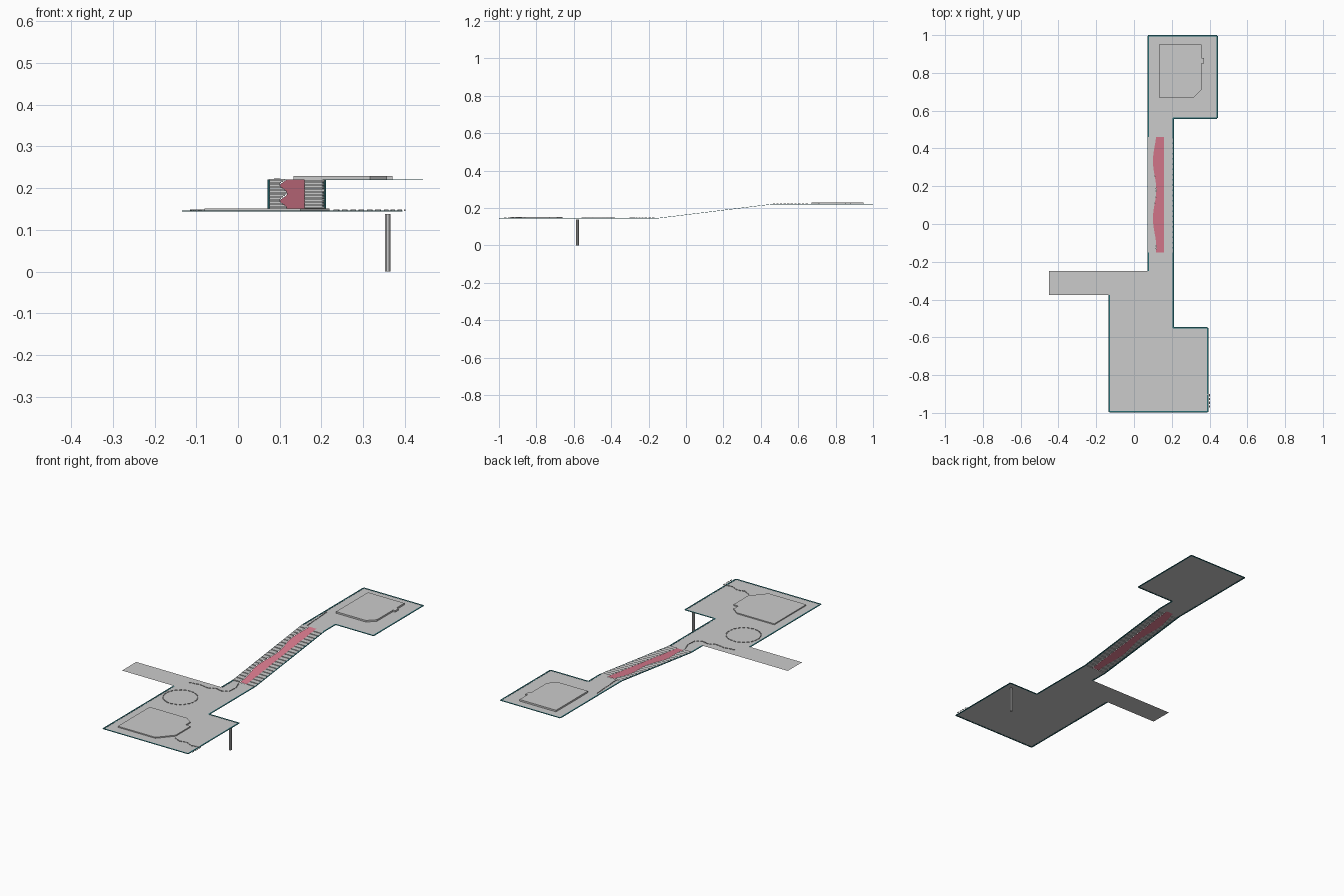
import bpy, math
from mathutils import Vector

if "Cube" in bpy.data.objects:
    bpy.data.objects.remove(bpy.data.objects["Cube"])

LOW, HIGH = 0.145, 0.22          # floor levels
Y0, Y1 = -0.15, 0.46             # ends of the sloping run
XL, XR = 0.075, 0.207            # corridor sides


def material(name, rgb):
    m = bpy.data.materials.new(name)
    m.diffuse_color = (*rgb, 1)
    m.use_nodes = True
    m.node_tree.nodes["Principled BSDF"].inputs["Base Color"].default_value = m.diffuse_color
    return m


TEAL = material("teal_trim", (0.02, 0.15, 0.17))
RED = material("red_carpet", (0.72, 0.2, 0.28))


def make(name, verts, faces, mat=None):
    me = bpy.data.meshes.new(name)
    me.from_pydata(verts, [], faces)
    me.update()
    ob = bpy.data.objects.new(name, me)
    bpy.context.collection.objects.link(ob)
    if mat:
        me.materials.append(mat)
    return ob


def height(y):
    t = min(1, max(0, (y - Y0) / (Y1 - Y0)))
    return LOW + t * (HIGH - LOW)


def sheet(name, outline, z):
    return make(name, [(x, y, z) for x, y in outline], [list(range(len(outline)))])


def prism(name, outline, z0, z1):
    n = len(outline)
    verts = [(x, y, z) for z in (z0, z1) for x, y in outline]
    sides = [(i, (i + 1) % n, n + (i + 1) % n, n + i) for i in range(n)]
    return make(name, verts, [list(range(n))[::-1], list(range(n, 2 * n))] + sides)


def bars(name, segments, width, thick, mat=None):
    """Thin boxes laid along a list of 3D segments, joined in one mesh."""
    verts, faces = [], []
    for a, b in segments:
        d = (b - a).normalized()
        side = Vector((-d.y, d.x, 0)).normalized() * width / 2
        up = Vector((0, 0, thick / 2))
        k = len(verts)
        verts += [a - side - up, a + side - up, a + side + up, a - side + up,
                  b - side - up, b + side - up, b + side + up, b - side + up]
        faces += [[k + i for i in f] for f in ((0, 1, 2, 3), (7, 6, 5, 4), (0, 4, 5, 1),
                                               (1, 5, 6, 2), (2, 6, 7, 3), (3, 7, 4, 0))]
    return make(name, verts, faces, mat)


def dashes(name, pts, step=0.02, fill=0.6):
    """Dashed floor line along a polyline."""
    segs = []
    for p, q in zip(pts, pts[1:]):
        p, q = Vector(p), Vector(q)
        n = max(1, round((q - p).length / step))
        for i in range(n):
            a, b = p.lerp(q, i / n), p.lerp(q, (i + fill) / n)
            segs.append((Vector((*a, height(a.y) + 0.002)), Vector((*b, height(b.y) + 0.002))))
    return bars(name, segs, 0.004, 0.003)


# floors
sheet("lower_floor", [(-.13, -.995), (.39, -.995), (.39, -.55), (XR, -.55), (XR, Y0), (XL, Y0),
                      (XL, -.25), (-.45, -.25), (-.45, -.375), (-.13, -.375)], LOW)
sheet("upper_floor", [(XL, Y1), (XR, Y1), (XR, .56), (.44, .56), (.44, .996), (XL, .996)], HIGH)

# raised platforms
prism("lower_platform", [(-.08, -.94), (.15, -.94), (.22, -.86), (.22, -.73), (.19, -.73),
                         (.19, -.69), (.15, -.66), (-.08, -.66)], LOW, 0.151)
prism("upper_platform", [(.133, .67), (.317, .67), (.357, .71), (.357, .85), (.37, .85),
                         (.37, .88), (.357, .88), (.357, .95), (.133, .95)], HIGH, 0.229)


# wavy carpet edge on the slope
def wave(y):
    t = (y - Y0) / (Y1 - Y0)
    return 0.109 - 0.009 * math.cos(4 * math.pi * t + 2.6)


# carpet
N = 48
cv, cf = [], []
for i in range(N + 1):
    y = Y0 + (Y1 - Y0) * i / N
    cv += [(wave(y), y, height(y) + 0.001), (0.16, y, height(y) + 0.001)]
    if i < N:
        cf.append((2 * i, 2 * i + 1, 2 * i + 3, 2 * i + 2))
make("carpet", cv, cf, RED)


# stair flights either side of the carpet
def stairs(name, left, right, lift, count=22):
    verts, faces = [], []
    for i in range(count):
        ya = Y0 + (Y1 - Y0) * i / count
        yb = Y0 + (Y1 - Y0) * (i + 1) / count
        za, zb = height(ya) + (lift if i else 0), height(yb) + lift
        for y, z in ((ya, za), (ya, zb), (yb, zb)):
            verts += [(left(y), y, z), (right(y), y, z)]
        k = 6 * i
        faces += [(k, k + 1, k + 3, k + 2), (k + 2, k + 3, k + 5, k + 4)]
    return make(name, verts, faces)


stairs("left_stairs", lambda y: XL, wave, 0.002)
stairs("right_stairs", lambda y: 0.16, lambda y: XR, 0.0)

# teal trim around the edges
path = [(XL, -.25), (XL, Y0), (XL, Y1), (XL, .996), (.44, .996), (.44, .56), (XR, .56), (XR, Y1),
        (XR, Y0), (XR, -.55), (.39, -.55), (.39, -.995), (-.13, -.995), (-.13, -.375)]
pts = [Vector((x, y, height(y))) for x, y in path]
bars("edge_trim", list(zip(pts, pts[1:])), 0.008, 0.002, TEAL)

# support post
prism("support_post", [(.359 + .0076 * math.cos(math.pi * (i + .5) / 4),
                        -.58 + .0076 * math.sin(math.pi * (i + .5) / 4)) for i in range(8)],
      0, 0.138)

# dashed floor lines
ring = [(-.025 + .088 * math.cos(math.tau * i / 24), -.47 + .088 * math.sin(math.tau * i / 24))
        for i in range(25)]
dashes("dashed_ring", ring)
dashes("branch_line", [(-.09, -.30), (-.03, -.29), (.03, -.30), (.06, -.28), (.10, -.29),
                       (.135, -.27), (.14, -.22), (.12, -.16)])
dashes("upper_line", [(.1, .465), (.094, .56), (.088, .66)])
dashes("corner_line", [(.23, -.88), (.27, -.90), (.31, -.89), (.35, -.91), (.4, -.90), (.4, -.98)])
